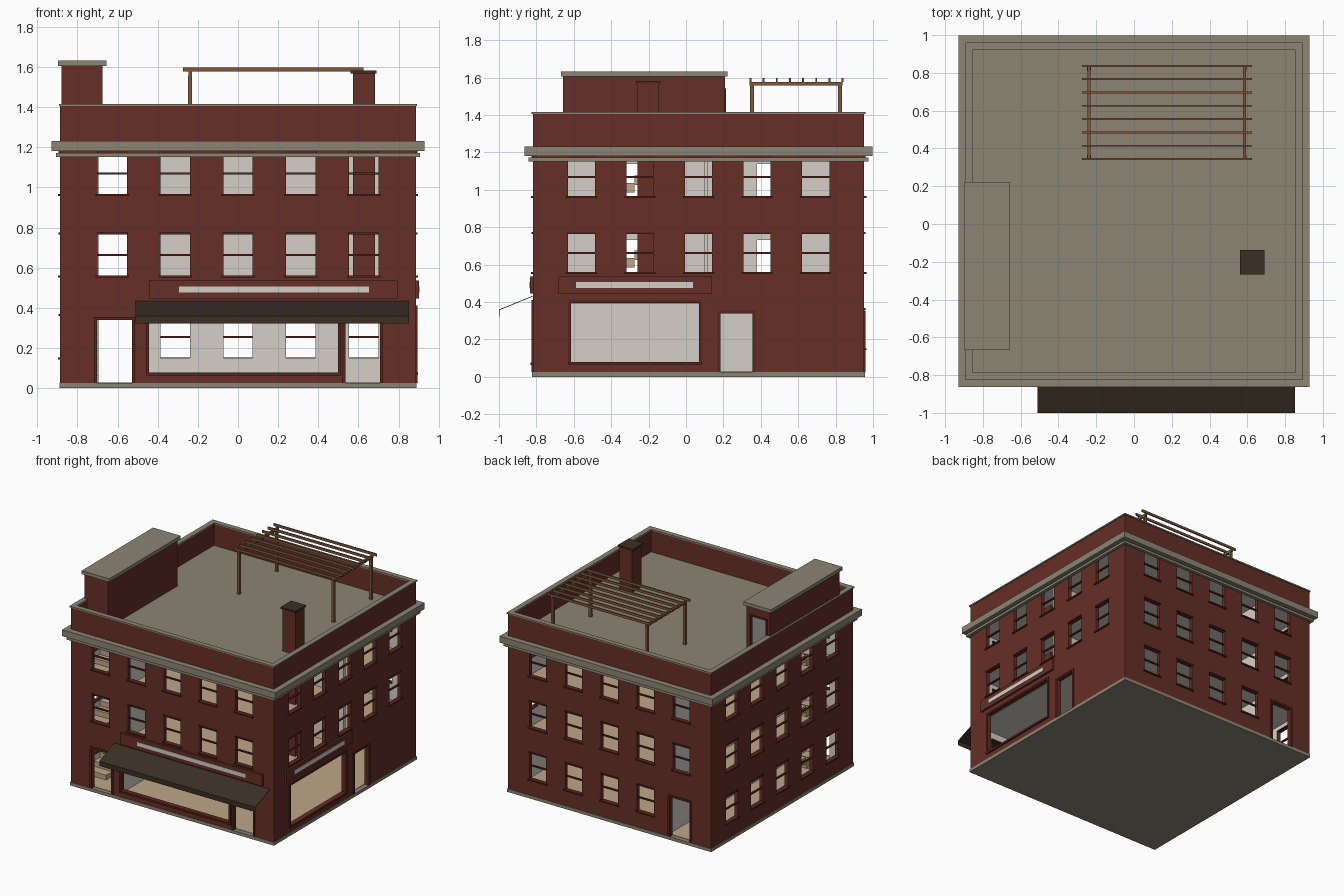
import bpy, bmesh
from mathutils import Vector

if "Cube" in bpy.data.objects:
    bpy.data.objects.remove(bpy.data.objects["Cube"], do_unlink=True)


def material(name, rgb):
    m = bpy.data.materials.new(name)
    m.use_nodes = True
    m.diffuse_color = (*rgb, 1)
    bsdf = m.node_tree.nodes["Principled BSDF"]
    bsdf.inputs["Base Color"].default_value = (*rgb, 1)
    bsdf.inputs["Roughness"].default_value = 0.9
    return m


BRICK = material("red brick", (0.133, 0.028, 0.019))
TRIM = material("dark red trim", (0.1, 0.018, 0.013))
STONE = material("grey stone", (0.262, 0.235, 0.178))
PLASTER = material("pale plaster", (0.66, 0.63, 0.57))
FLOOR = material("light floorboards", (0.51, 0.38, 0.25))
TIMBER = material("brown timber", (0.21, 0.095, 0.048))
DARK = material("dark brown", (0.043, 0.028, 0.018))

H, CY, T = 0.886, 0.067, 0.03          # half width, centre in y, wall thickness
INNER = H - T
BASE, WALL_TOP, DECK = 0.025, 1.2, 1.235
STOREY = 0.407
LEVELS = [BASE + STOREY * i for i in range(3)]
SLAB = 0.04


def boxes(name, items, mats, rule=None):
    """One object of boxes (x0, x1, y0, y1, z0, z1); rule(face) picks the material."""
    bm = bmesh.new()
    for x0, x1, y0, y1, z0, z1 in items:
        vs = bmesh.ops.create_cube(bm, size=1)["verts"]
        for v in vs:
            v.co = Vector(((x0 + x1) / 2 + v.co.x * (x1 - x0),
                           (y0 + y1) / 2 + v.co.y * (y1 - y0),
                           (z0 + z1) / 2 + v.co.z * (z1 - z0)))
    bm.normal_update()
    if rule:
        for f in bm.faces:
            f.material_index = int(rule(f))
    me = bpy.data.meshes.new(name)
    bm.to_mesh(me)
    bm.free()
    for m in mats if isinstance(mats, list) else [mats]:
        me.materials.append(m)
    ob = bpy.data.objects.new(name, me)
    bpy.context.scene.collection.objects.link(ob)
    return ob


def ring(name, out, inn, z0, z1, mat):
    """Square band around the building."""
    parts = []
    for s in (-1, 1):
        a, b = sorted((s * inn, s * out))
        parts.append((-out, out, CY + a, CY + b, z0, z1))
        parts.append((a, b, CY - inn, CY + inn, z0, z1))
    return boxes(name, parts, mat)


# side name: (horizontal axis of the outward normal, sign)
SIDES = {"front": (1, -1), "back": (1, 1), "right": (0, 1), "left": (0, -1)}


def on_side(side, u0, u1, d0, d1, z0, z1):
    """Box from a run along the wall, distance out from its face, and height."""
    axis, s = SIDES[side]
    c = CY if axis else 0
    a, b = sorted((c + s * (H + d0), c + s * (H + d1)))
    return (u0, u1, a, b, z0, z1) if axis else (a, b, u0, u1, z0, z1)


# Openings of every wall
WIN_W, WIN_H, PITCH, SILL = 0.146, 0.209, 0.313, 0.126
DOOR = (0.0865, 0.34)


def door(c):
    return (c - DOOR[0], c + DOOR[0], BASE, DOOR[1])


framed = {
    "front": [door(-0.615), door(0.622), (-0.443, 0.498, 0.078, 0.396)],
    "right": [door(0.27), (-0.615, 0.07, 0.08, 0.396)],
    "back": [door(-0.615)],
    "left": [],
}
ground_columns = {"front": [], "right": [], "back": [-1, 0, 1, 2], "left": [-2, -1, 0, 1, 2]}

for side, (axis, sign) in SIDES.items():
    mid = 0 if axis else CY
    windows = []
    for i, level in enumerate(LEVELS):
        for k in (ground_columns[side] if i == 0 else range(-2, 3)):
            c = mid + k * PITCH
            windows.append((c - WIN_W / 2, c + WIN_W / 2, level + SILL, level + SILL + WIN_H))

    # Wall with its openings cut out, plastered inside
    half = H if axis else INNER
    wall = boxes(side + "_wall", [on_side(side, mid - half, mid + half, -T, 0, BASE, WALL_TOP)],
                 [BRICK, PLASTER], lambda f: f.normal[axis] * sign < -0.5)
    cutter = boxes("cutter", [on_side(side, u0, u1, -0.1, 0.1, z0 - (0.02 if z0 == BASE else 0), z1)
                              for u0, u1, z0, z1 in windows + framed[side]], BRICK)
    cutter.hide_render = True
    mod = wall.modifiers.new("openings", "BOOLEAN")
    mod.object, mod.operation, mod.solver = cutter, "DIFFERENCE", "EXACT"
    deps = bpy.context.evaluated_depsgraph_get()
    wall.data = bpy.data.meshes.new_from_object(wall.evaluated_get(deps))
    wall.modifiers.clear()
    bpy.data.objects.remove(cutter, do_unlink=True)

    # Sills, lintels and meeting rails
    trim = []
    for u0, u1, z0, z1 in windows:
        m = (z0 + z1) / 2
        trim += [on_side(side, u0 - 0.01, u1 + 0.01, -0.02, 0.011, z0 - 0.008, z0 + 0.002),
                 on_side(side, u0 - 0.004, u1 + 0.004, -0.02, 0.008, z1 - 0.002, z1 + 0.008),
                 on_side(side, u0, u1, -0.022, -0.008, m - 0.005, m + 0.005)]
    boxes(side + "_window_trim", trim, TRIM)

    # Frames round doors and shop windows
    frames = []
    for u0, u1, z0, z1 in framed[side]:
        w = 0.015
        frames += [on_side(side, u0 - w, u0, -0.02, 0.008, z0, z1 + w),
                   on_side(side, u1, u1 + w, -0.02, 0.008, z0, z1 + w),
                   on_side(side, u0, u1, -0.02, 0.008, z1, z1 + w)]
        if z0 > BASE:
            frames.append(on_side(side, u0 - w, u1 + w, -0.02, 0.012, z0 - w, z0))
    if frames:
        boxes(side + "_opening_frames", frames, TRIM)

# Sign boards with a pale blank strip
for side, u0, u1, s0, s1 in (("front", -0.443, 0.796, -0.294, 0.652),
                             ("right", -0.684, 0.139, -0.588, 0.037)):
    boxes(side + "_sign_board", [on_side(side, u0, u1, 0, 0.016, 0.447, 0.537)], BRICK)
    boxes(side + "_sign_strip", [on_side(side, s0, s1, 0.016, 0.019, 0.476, 0.507)], PLASTER)

# Plinth, parapet and cornice
boxes("plinth", [(-0.89, 0.89, CY - 0.89, CY + 0.89, 0, BASE)], STONE)
ring("parapet", H, INNER, WALL_TOP, 1.405, BRICK)
ring("parapet_cap", 0.893, 0.853, 1.405, 1.415, STONE)
ring("cornice_lower_band", 0.908, 0.88, 1.152, 1.172, STONE)
ring("cornice", 0.93, 0.88, 1.182, 1.232, STONE)

# Floors and roof deck, open over the stairs
STAIR_X, STAIR_Y0, STAIR_Y1 = -0.695, -0.65, 0.1
Y0, Y1 = CY - INNER, CY + INNER


def slab(name, top, thick, top_mat):
    parts = [(STAIR_X, INNER, Y0, Y1, top - thick, top),
             (-INNER, STAIR_X, Y0, STAIR_Y0, top - thick, top),
             (-INNER, STAIR_X, STAIR_Y1, Y1, top - thick, top)]
    boxes(name, parts, [PLASTER, top_mat], lambda f: f.normal.z > 0.5)


boxes("ground_floor", [(-INNER, INNER, Y0, Y1, BASE, BASE + 0.003)], FLOOR)
slab("first_floor", LEVELS[1], SLAB, FLOOR)
slab("second_floor", LEVELS[2], SLAB, FLOOR)
slab("roof_deck", DECK, SLAB, STONE)

# Inner partitions: a hall wall with doorways, and a cross wall upstairs
PX0, PX1 = -0.5, -0.478
tops = LEVELS[1:] + [DECK]
inside = [(PX0, PX1, Y0, Y1, BASE, LEVELS[1] - SLAB)]
for z0, top in zip(LEVELS[1:], tops[1:]):
    z1, head = top - SLAB, z0 + 0.3
    inside += [(PX0, PX1, a, b, z0, z1) for a, b in ((Y0, -0.36), (-0.2, 0.38), (0.54, Y1))]
    inside += [(PX0, PX1, a, b, head, z1) for a, b in ((-0.36, -0.2), (0.38, 0.54))]
    inside.append((PX1, INNER, 0.095, 0.118, z0, z1))
boxes("partitions", inside, PLASTER)

# Three flights of stairs
STEPS = 10
steps = []
for z0, z1 in zip(LEVELS, tops):
    rise, run = (z1 - z0) / STEPS, (STAIR_Y1 - STAIR_Y0) / STEPS
    for i in range(STEPS):
        y, z = STAIR_Y0 + i * run, z0 + (i + 1) * rise
        steps.append((-INNER, STAIR_X, y, y + run, max(z - 0.05, z0), z))
boxes("stairs", steps, FLOOR)

# Stair bulkhead on the roof, hollow with a doorway at the back
bx0, bx1, by0, by1, bz, w = -0.88, -0.675, -0.658, 0.208, 1.605, 0.018
dx0, dx1, dz = -0.845, -0.712, 1.53
middle = Vector(((bx0 + bx1) / 2, (by0 + by1) / 2, 0))


def faces_inside(f):
    c = f.calc_center_median()
    n = f.normal
    if abs(n.x) > 0.5:
        return n.x * (c.x - middle.x) < 0 and abs(c.x - middle.x) > 0.07
    return n.y * (c.y - middle.y) < 0 and abs(n.y) > 0.5


boxes("bulkhead", [(bx0, bx0 + w, by0, by1, DECK, bz), (bx1 - w, bx1, by0, by1, DECK, bz),
                   (bx0 + w, bx1 - w, by0, by0 + w, DECK, bz),
                   (bx0 + w, dx0, by1 - w, by1, DECK, bz), (dx1, bx1 - w, by1 - w, by1, DECK, bz),
                   (dx0, dx1, by1 - w, by1, dz, bz)], [BRICK, PLASTER], faces_inside)
boxes("bulkhead_door_frame", [(dx0 - 0.012, dx0, by1, by1 + 0.007, DECK, dz + 0.012),
                              (dx1, dx1 + 0.012, by1, by1 + 0.007, DECK, dz + 0.012),
                              (dx0, dx1, by1, by1 + 0.007, dz, dz + 0.012)], TRIM)
boxes("bulkhead_roof", [(-0.897, -0.656, -0.668, 0.222, bz, 1.632)], STONE)

# Chimney
boxes("chimney", [(0.572, 0.682, -0.26, -0.145, LEVELS[1], 1.568)], BRICK)
boxes("chimney_cap", [(0.56, 0.69, -0.268, -0.137, 1.568, 1.583)], DARK)

# Pergola
px, py = (-0.238, 0.586), (0.353, 0.823)
boxes("pergola_posts", [(x - 0.01, x + 0.01, y - 0.01, y + 0.01, DECK, 1.557)
                        for x in px for y in py], TIMBER)
boxes("pergola_beams", [(x - 0.008, x + 0.008, 0.34, 0.838, 1.557, 1.578) for x in px], TIMBER)
boxes("pergola_rafters", [(-0.275, 0.625, y - 0.005, y + 0.005, 1.578, 1.597)
                          for y in (0.344 + 0.0705 * i for i in range(8))], TIMBER)

# Awning: a profile of slope and hanging valance, extruded along the shopfront
ax0, ax1 = -0.51, 0.852
profile = [(CY - H, 0.434), (-1.0, 0.36), (-1.0, 0.322), (-0.997, 0.322), (-0.997, 0.357), (CY - H, 0.43)]
bm = bmesh.new()
end = bm.faces.new([bm.verts.new((ax0, y, z)) for y, z in profile])
ext = bmesh.ops.extrude_face_region(bm, geom=[end], use_keep_orig=True)["geom"]
for v in ext:
    if isinstance(v, bmesh.types.BMVert):
        v.co.x = ax1
bmesh.ops.recalc_face_normals(bm, faces=bm.faces)
me = bpy.data.meshes.new("awning")
bm.to_mesh(me)
bm.free()
me.materials.append(DARK)
bpy.context.scene.collection.objects.link(bpy.data.objects.new("awning", me))
